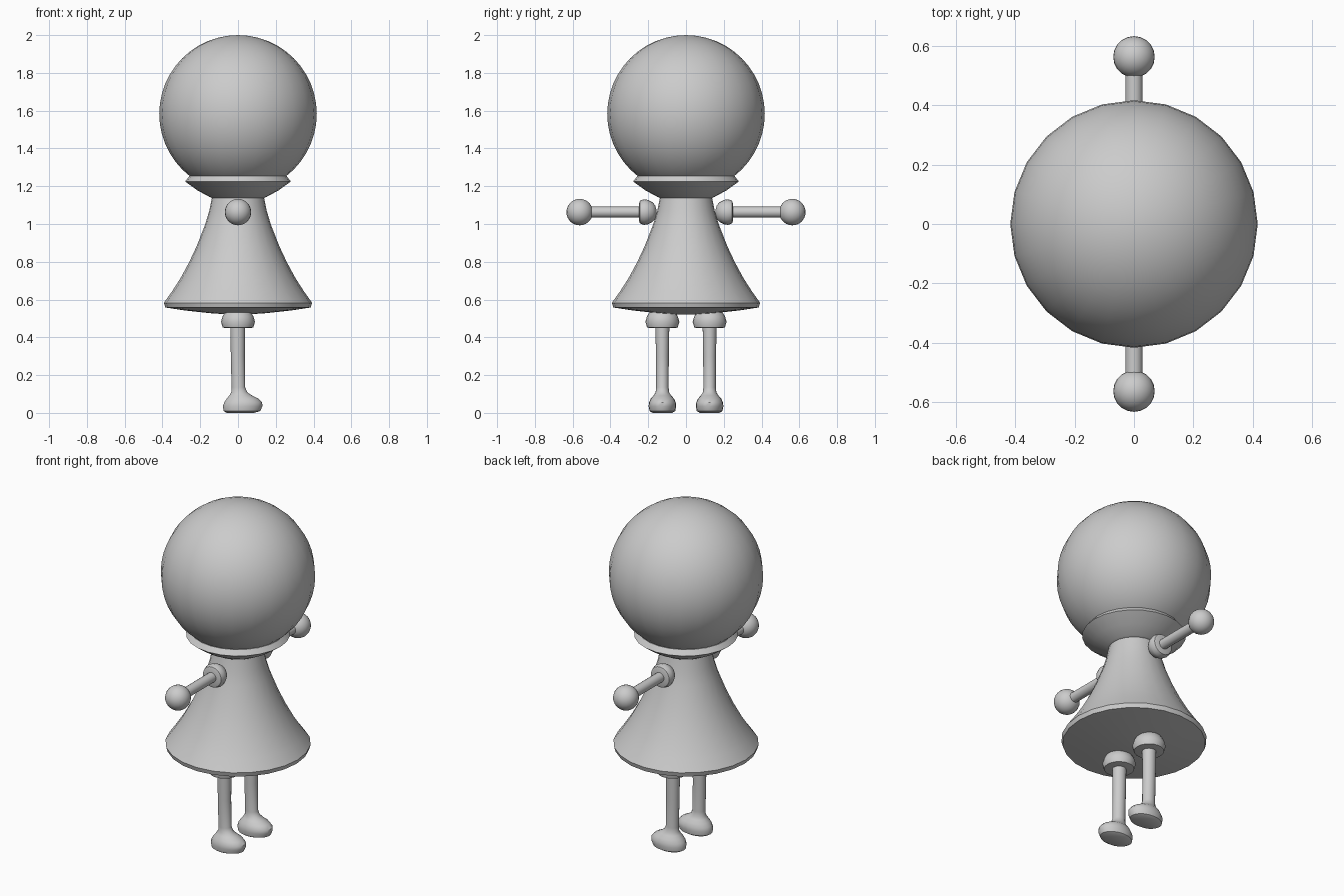
import bpy, bmesh, math
from mathutils import Matrix

if "Cube" in bpy.data.objects:
    bpy.data.objects.remove(bpy.data.objects["Cube"])


def finish(bm, name, matrix=None, angle=40):
    if matrix is not None:
        bmesh.ops.transform(bm, matrix=matrix, verts=bm.verts)
    bmesh.ops.recalc_face_normals(bm, faces=bm.faces)
    me = bpy.data.meshes.new(name)
    bm.to_mesh(me)
    bm.free()
    ob = bpy.data.objects.new(name, me)
    bpy.context.collection.objects.link(ob)
    bpy.ops.object.select_all(action='DESELECT')
    ob.select_set(True)
    bpy.context.view_layer.objects.active = ob
    bpy.ops.object.shade_smooth_by_angle(angle=math.radians(angle))
    return ob


def loft(name, rings, segs=24, matrix=None):
    """Stack elliptical rings (z, x_min, x_max, y_radius), closed at both ends."""
    bm = bmesh.new()
    loops = []
    for z, x0, x1, ry in rings:
        cx, rx = (x0 + x1) / 2, (x1 - x0) / 2
        loops.append([bm.verts.new((cx + rx * math.cos(2 * math.pi * i / segs),
                                    ry * math.sin(2 * math.pi * i / segs), z))
                      for i in range(segs)])
    for a, b in zip(loops, loops[1:]):
        for i in range(segs):
            j = (i + 1) % segs
            bm.faces.new((a[i], a[j], b[j], b[i]))
    bm.faces.new(loops[0])
    bm.faces.new(loops[-1])
    return finish(bm, name, matrix)


def lathe(name, profile, segs=24, matrix=None):
    """Turn a profile of (radius, z) points around z."""
    return loft(name, [(z, -r, r, r) for r, z in profile], segs, matrix)


def ball(name, radius, center, segs=24, rings=16):
    bm = bmesh.new()
    bmesh.ops.create_uvsphere(bm, u_segments=segs, v_segments=rings, radius=radius)
    return finish(bm, name, Matrix.Translation(center))


# Head and collar
ball("head", 0.417, (0, 0, 1.583), 24, 24)
lathe("collar", [(0.13, 1.135), (0.15, 1.143), (0.215, 1.178), (0.28, 1.225),
                 (0.258, 1.253), (0.20, 1.253)])

# Flared dress with a slightly bulging underside
lathe("dress", [(0.03, 0.52), (0.15, 0.528), (0.28, 0.542), (0.385, 0.558),
                (0.392, 0.583), (0.35, 0.642), (0.305, 0.712), (0.26, 0.795),
                (0.22, 0.88), (0.174, 0.997), (0.152, 1.07), (0.137, 1.145)])

# Domed joint cap, rim towards the limb (-z), used for hips and shoulders
hip = [(0.07, 0.45), (0.081, 0.452), (0.09, 0.482), (0.082, 0.51),
       (0.067, 0.535), (0.045, 0.552), (0.015, 0.56)]
shoulder = [(0.048, -0.248), (0.06, -0.244), (0.068, -0.222), (0.064, -0.2),
            (0.052, -0.177), (0.035, -0.163), (0.01, -0.156)]

# Leg and foot in one skin, toe towards +x
leg = [(0.0, -0.06, 0.085, 0.052), (0.01, -0.076, 0.118, 0.068),
       (0.035, -0.08, 0.129, 0.073), (0.055, -0.073, 0.128, 0.071),
       (0.075, -0.06, 0.108, 0.062), (0.092, -0.046, 0.075, 0.047),
       (0.108, -0.036, 0.05, 0.036), (0.135, -0.034, 0.038, 0.033),
       (0.3, -0.038, 0.036, 0.034), (0.47, -0.041, 0.037, 0.037)]

for side, s in (("left", 1), ("right", -1)):
    at_hip = Matrix.Translation((0, s * 0.125, 0))
    lathe(side + "_hip_cap", hip, 20, at_hip)
    loft(side + "_leg", leg, 20, at_hip)
    # Arms stick straight out along y
    out = Matrix.Translation((0, 0, 1.063)) @ Matrix.Rotation(s * math.pi / 2, 4, 'X')
    lathe(side + "_shoulder_cap", shoulder, 20, out)
    lathe(side + "_arm", [(0.029, -0.55), (0.029, -0.23)], 16, out)
    ball(side + "_hand", 0.07, (0, s * 0.563, 1.063), 20, 14)
